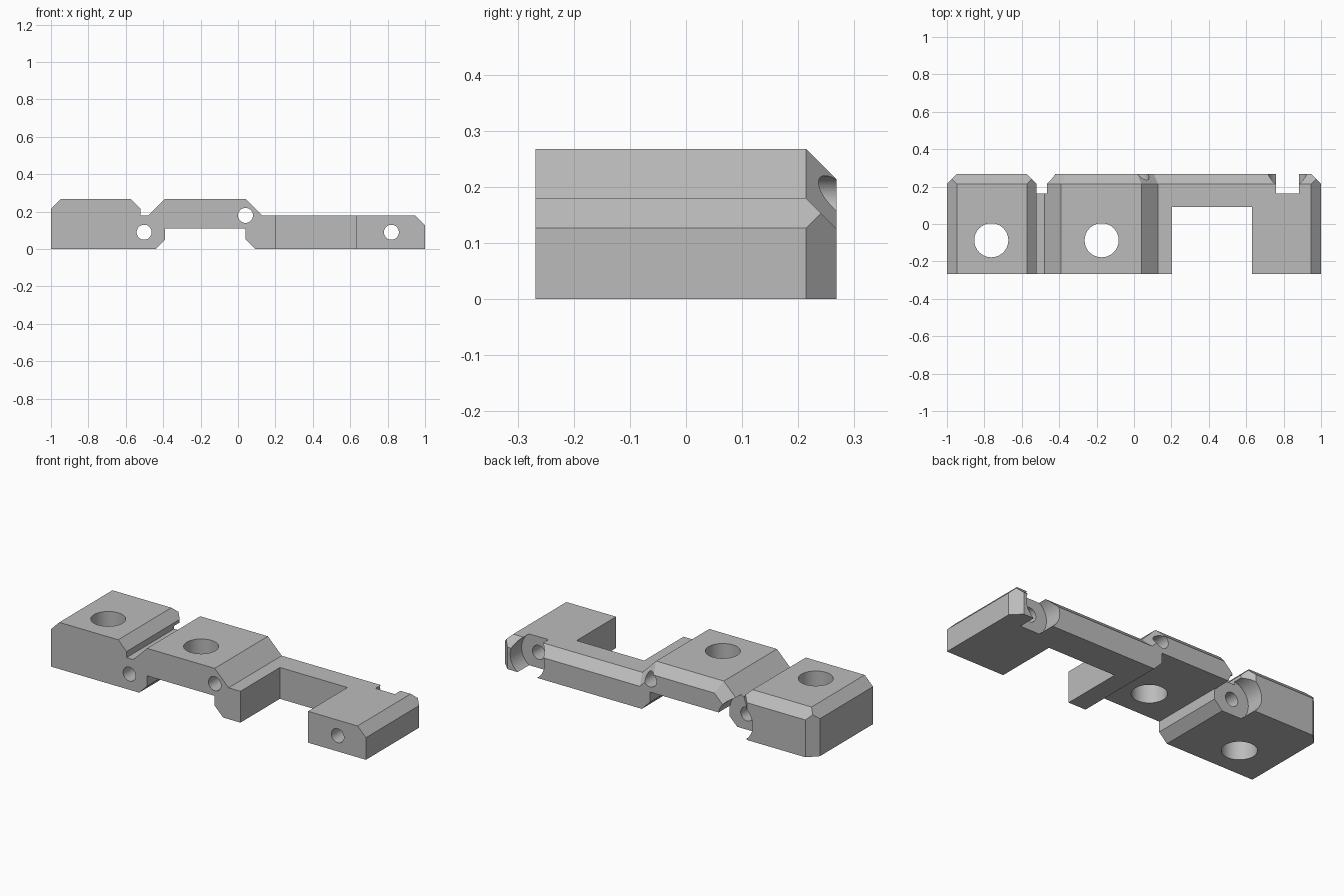
import bpy, bmesh
from math import sqrt, pi
from mathutils import Matrix, Vector

cube = bpy.data.objects.get("Cube")
if cube:
    bpy.data.objects.remove(cube, do_unlink=True)

FRONT, BACK, BEVEL = -0.268, 0.268, 0.214   # BEVEL: where the rear chamfer starts

metal = bpy.data.materials.new("plain_grey")
metal.use_nodes = True
metal.diffuse_color = (0.5, 0.5, 0.5, 1)
metal.node_tree.nodes["Principled BSDF"].inputs["Base Color"].default_value = (0.5, 0.5, 0.5, 1)


def to_object(name, bm):
    bmesh.ops.recalc_face_normals(bm, faces=bm.faces)
    mesh = bpy.data.meshes.new(name)
    bm.to_mesh(mesh)
    bm.free()
    mesh.materials.append(metal)
    obj = bpy.data.objects.new(name, mesh)
    bpy.context.collection.objects.link(obj)
    return obj


def prism(name, profile, y0=FRONT, y1=BACK, chamfers=()):
    """Extrude an xz profile along y; chamfer the rear edge on each (point, outward) side."""
    bm = bmesh.new()
    face = bm.faces.new([bm.verts.new((x, y0, z)) for x, z in profile])
    new = bmesh.ops.extrude_face_region(bm, geom=[face])["geom"]
    bmesh.ops.translate(bm, vec=(0, y1 - y0, 0),
                        verts=[v for v in new if isinstance(v, bmesh.types.BMVert)])
    for (x, z), (nx, nz) in chamfers:
        out = Vector((nx, 0, nz)).normalized() + Vector((0, 1, 0))
        cut = bmesh.ops.bisect_plane(bm, geom=bm.verts[:] + bm.edges[:] + bm.faces[:],
                                     plane_co=(x, BEVEL, z), plane_no=out, clear_outer=True)
        rim = [e for e in cut["geom_cut"] if isinstance(e, bmesh.types.BMEdge)]
        bmesh.ops.holes_fill(bm, edges=rim, sides=0)
    return to_object(name, bm)


def cylinder(name, centre, radius, length, upright=False):
    bm = bmesh.new()
    turn = Matrix() if upright else Matrix.Rotation(pi / 2, 4, "X")
    bmesh.ops.create_cone(bm, cap_ends=True, segments=64, radius1=radius, radius2=radius,
                          depth=length, matrix=Matrix.Translation(centre) @ turn)
    return to_object(name, bm)


def combine(base, tool, operation):
    mod = base.modifiers.new("join", "BOOLEAN")
    mod.operation, mod.solver, mod.object = operation, "EXACT", tool
    bpy.context.view_layer.update()
    result = bpy.data.meshes.new_from_object(
        base.evaluated_get(bpy.context.evaluated_depsgraph_get()))
    base.modifiers.clear()
    base.data = result
    bpy.data.objects.remove(tool, do_unlink=True)


TOP, LOW = 0.268, 0.18
UP, LEFT, RIGHT = (0, 1), (1, 0), (-1, 0)

# Tall end block
body = prism("bracket_body",
             [(-1, 0), (-0.52, 0), (-0.52, 0.215), (-0.573, TOP), (-0.947, TOP), (-1, 0.215)],
             chamfers=[((0, TOP), UP), ((-1, 0), RIGHT), ((-0.52, 0), LEFT)])

# Web between the blocks, raised middle block and low arm
web = prism("web", [(-0.65, 0), (-0.44, 0), (-0.39, 0.05), (-0.39, LOW), (-0.65, LOW)], y1=0.164)
middle = prism("middle_block",
               [(-0.548, 0.11), (0.198, 0.11), (0.04, TOP), (-0.39, TOP)],
               chamfers=[((0, TOP), UP), ((0.04, TOP), (1, 1)), ((-0.39, TOP), (-1, 1))])
arm = prism("arm",
            [(0.093, 0), (1, 0), (1, 0.127), (0.947, LOW), (0.04, LOW), (0.04, 0.053)],
            chamfers=[((0, LOW), UP), ((1, 0), LEFT)])
for part in (web, middle, arm):
    combine(body, part, "UNION")

# Rectangular opening in the front of the arm
combine(body, prism("arm_opening", [(0.203, -0.1), (0.632, -0.1), (0.632, 0.4), (0.203, 0.4)],
                    y0=-0.5, y1=0.09), "DIFFERENCE")

# Upright mounting holes
for x in (-0.763, -0.173):
    combine(body, cylinder("mounting_hole", (x, -0.087, 0.1), 0.091, 1, True), "DIFFERENCE")

# Cross holes, two of them with a wide rear counterbore
for x, z, wide in ((-0.502, 0.09, True), (0.04, LOW, False), (0.82, 0.09, True)):
    combine(body, cylinder("cross_hole", (x, 0, z), 0.04, 1), "DIFFERENCE")
    if wide:
        combine(body, cylinder("counterbore", (x, 0.364, z), 0.109, 0.4), "DIFFERENCE")

bpy.ops.object.select_all(action="DESELECT")
body.select_set(True)
bpy.context.view_layer.objects.active = body
bpy.ops.object.shade_smooth_by_angle(angle=pi / 9)
